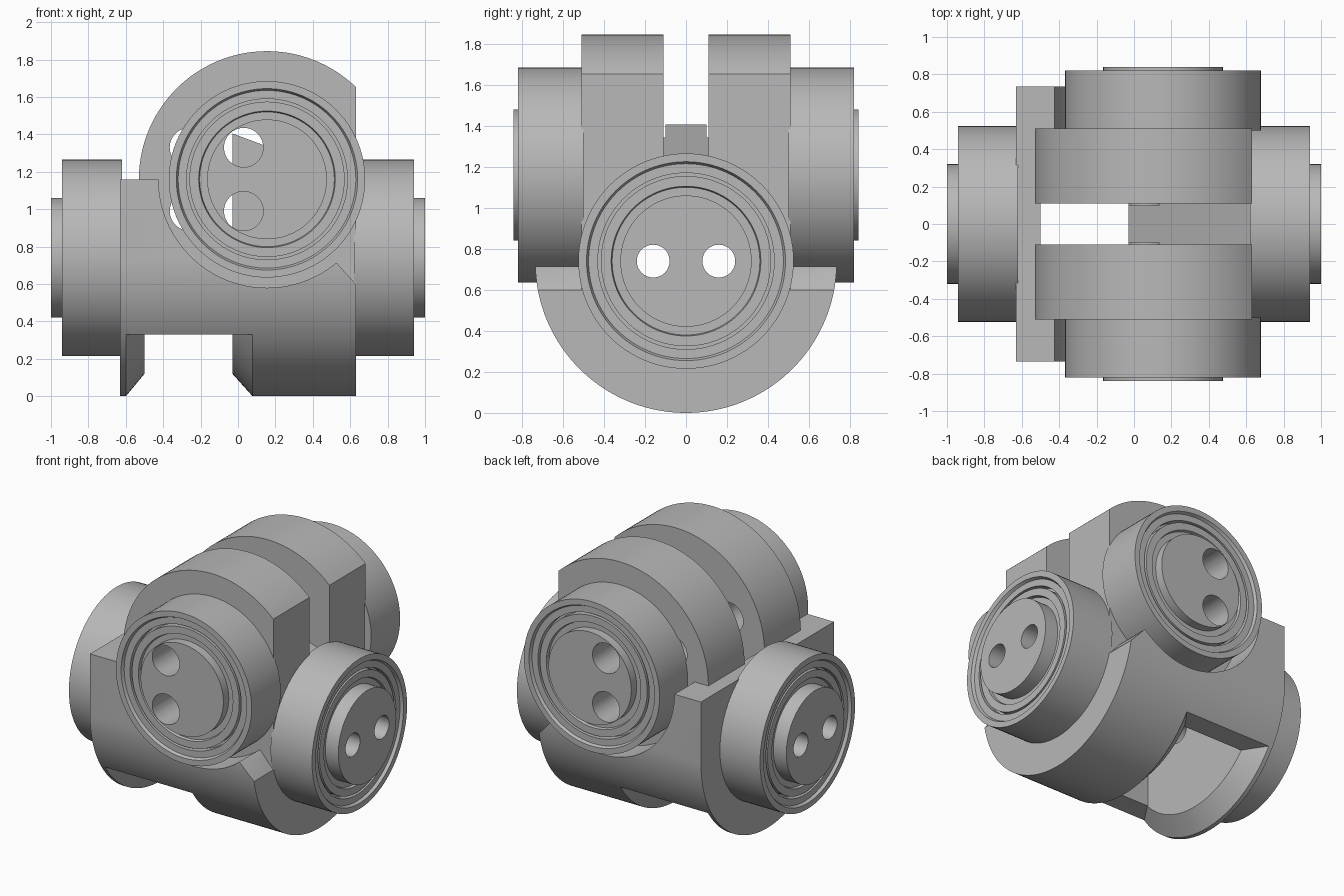
import bpy, bmesh, math
from mathutils import Matrix, Vector

cube = bpy.data.objects.get("Cube")
if cube:
    bpy.data.objects.remove(cube)

grey = bpy.data.materials.new("machined grey")
grey.use_nodes = True
grey.diffuse_color = (0.48, 0.48, 0.48, 1)
grey.node_tree.nodes["Principled BSDF"].inputs["Base Color"].default_value = (0.48, 0.48, 0.48, 1)

SEG = 96
BODY_Z = 0.735           # axis of the lower body
HUB_X, HUB_Z = 0.155, 1.16   # axis of the upper cheeks


def finish(bm, name):
    bmesh.ops.remove_doubles(bm, verts=bm.verts, dist=1e-5)
    bmesh.ops.recalc_face_normals(bm, faces=bm.faces)
    me = bpy.data.meshes.new(name)
    bm.to_mesh(me)
    bm.free()
    ob = bpy.data.objects.new(name, me)
    bpy.context.collection.objects.link(ob)
    return ob


def prism(name, pts, axis, lo, hi):
    """Extrude a 2D outline along x (y,z outline) or y (x,z outline)."""
    bm = bmesh.new()
    place = (lambda p, h: (h, p[0], p[1])) if axis == "x" else (lambda p, h: (p[0], h, p[1]))
    a = [bm.verts.new(place(p, lo)) for p in pts]
    b = [bm.verts.new(place(p, hi)) for p in pts]
    bm.faces.new(a)
    bm.faces.new(b)
    n = len(pts)
    for i in range(n):
        bm.faces.new((a[i], a[(i + 1) % n], b[(i + 1) % n], b[i]))
    return finish(bm, name)


def arc(cx, cz, r, start=0, end=360, n=SEG):
    full = abs(end - start) >= 360
    steps = [start + (end - start) * i / (n if full else n - 1) for i in range(n)]
    return [(cx + r * math.cos(math.radians(t)), cz + r * math.sin(math.radians(t))) for t in steps]


def rect(u0, v0, u1, v1):
    return [(u0, v0), (u1, v0), (u1, v1), (u0, v1)]


def lathe(name, profile, centre, direction):
    """Revolve (radius, height) points about an axis through centre."""
    bm = bmesh.new()
    rings = []
    for r, h in profile:
        rings.append([bm.verts.new((u, v, h)) for u, v in arc(0, 0, max(r, 1e-7))])
    for lower, upper in zip(rings, rings[1:]):
        for i in range(SEG):
            j = (i + 1) % SEG
            bm.faces.new((lower[i], lower[j], upper[j], upper[i]))
    turn = Vector((0, 0, 1)).rotation_difference(Vector(direction)).to_matrix().to_4x4()
    bm.transform(Matrix.Translation(centre) @ turn)
    return finish(bm, name)


def combine(ob, tool, op="DIFFERENCE"):
    mod = ob.modifiers.new("cut", "BOOLEAN")
    mod.operation, mod.object, mod.solver = op, tool, "EXACT"
    bpy.context.view_layer.objects.active = ob
    bpy.ops.object.modifier_apply(modifier=mod.name)
    bpy.data.objects.remove(tool)


def dress(ob):
    ob.data.materials.clear()
    ob.data.materials.append(grey)
    bpy.ops.object.select_all(action="DESELECT")
    ob.select_set(True)
    bpy.context.view_layer.objects.active = ob
    bpy.ops.object.shade_smooth_by_angle(angle=math.radians(25))


# Lower U-shaped housing
outline = arc(0, BODY_Z, 0.735, 180, 360) + [(0.735, 1.16), (-0.735, 1.16)]
housing = prism("housing", outline, "x", -0.63, 0.63)

# Clearance around the front and back bearings, with a sloped right shoulder
for lo, hi in ((-1, -0.51), (0.51, 1)):
    combine(housing, prism("clearance", arc(HUB_X, HUB_Z, 0.58), "y", lo, hi))
    shoulder = [(0.155, 0.9), (0.53, 0.71), (0.63, 0.60), (0.8, 0.42), (0.8, 1.4), (0.155, 1.4)]
    combine(housing, prism("shoulder", shoulder, "y", lo, hi))

# Upper round cheeks with a flat right side
flat = math.degrees(math.acos((0.63 - HUB_X) / 0.685))
cheeks = arc(HUB_X, HUB_Z, 0.685, flat, 360 - flat)
combine(housing, prism("cheeks", cheeks, "y", -0.51, 0.51), "UNION")

# Central slot between the cheeks, leaving a sloped block on the right
slot = [(-0.5, 0.3), (-0.03, 0.3), (-0.03, 1.405), (1, 1.02), (1, 2), (-0.8, 2), (-0.8, 1.16), (-0.5, 1.16)]
combine(housing, prism("slot", slot, "y", -0.11, 0.11))

# Bevelled notch under the housing and the cavity above it
notch = lathe("notch", [(0, -0.5), (0.615, -0.5), (0.76, -0.62), (0.76, 0.10), (0.615, -0.03), (0, -0.03)],
              (0, 0, BODY_Z), (1, 0, 0))
combine(notch, prism("limit", rect(-1, -1, 1, 0.33), "y", -1, 1), "INTERSECT")
combine(housing, notch)
combine(housing, prism("cavity", rect(-0.5, 0.31, -0.03, 0.86), "y", -0.46, 0.46))

# Bolt holes through the cheeks and along the housing
for z in (HUB_Z - 0.17, HUB_Z + 0.17):
    for x in (-0.26, 0.03):
        for lo, hi in ((-0.9, -0.1), (0.1, 0.9)):
            combine(housing, prism("hole", arc(x, z, 0.105, n=48), "y", lo, hi))
for y in (-0.16, 0.16):
    combine(housing, prism("hole", arc(y, 0.74, 0.08, n=48), "x", -2, 2))
dress(housing)


# Bearings: stepped rim, narrow groove, inner ring and raised hub
def bearing(name, centre, direction, depth, hub):
    profile = [(0, -0.01), (0.525, -0.01), (0.525, depth), (0.485, depth), (0.475, depth - 0.02),
               (0.43, depth - 0.02), (0.43, depth - 0.07), (0.415, depth - 0.07),
               (0.415, depth - 0.02), (0.365, depth - 0.02), (0.36, depth - 0.04),
               (0.32, depth - 0.04), (0.32, hub), (0, hub)]
    return lathe(name, profile, centre, direction)


for side, s in (("left", 1), ("right", -1)):
    ob = bearing(side + "_bearing", (s * 0.63, 0, 0.74), (s, 0, 0), 0.31, 0.37)
    for y in (-0.16, 0.16):
        combine(ob, prism("hole", arc(y, 0.74, 0.08, n=48), "x", -2, 2))
    dress(ob)

for side, s in (("back", 1), ("front", -1)):
    ob = bearing(side + "_bearing", (HUB_X, s * 0.51, HUB_Z), (0, s, 0), 0.31, 0.33)
    for z in (HUB_Z - 0.17, HUB_Z + 0.17):
        combine(ob, prism("hole", arc(0.03, z, 0.105, n=48), "y", -2, 2))
    dress(ob)
